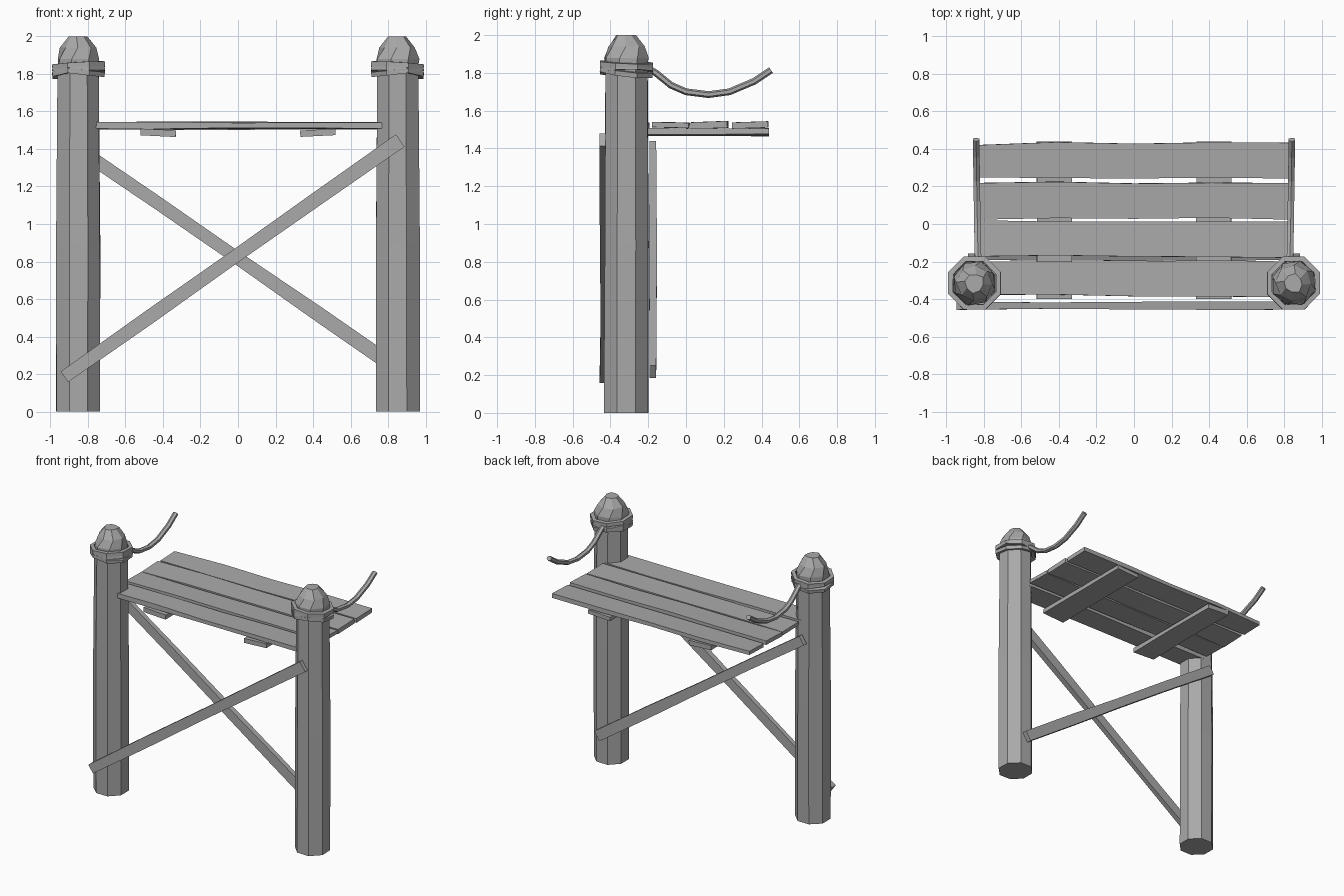
import bpy, bmesh, math, random
from mathutils import Vector, Matrix

random.seed(4)
if "Cube" in bpy.data.objects:
    bpy.data.objects.remove(bpy.data.objects["Cube"], do_unlink=True)

# One plain grey for everything
grey = bpy.data.materials.new("weathered_grey")
grey.use_nodes = True
colour = (0.4, 0.4, 0.4, 1)
grey.diffuse_color = colour
grey.node_tree.nodes["Principled BSDF"].inputs["Base Color"].default_value = colour


def loft(name, loops, closed=False):
    """Skin a list of equal point loops; cap the ends or join them up."""
    bm = bmesh.new()
    rings = [[bm.verts.new(p) for p in loop] for loop in loops]
    n = len(rings[0])
    pairs = list(zip(rings, rings[1:]))
    if closed:
        pairs.append((rings[-1], rings[0]))
    else:
        bm.faces.new(rings[0])
        bm.faces.new(rings[-1])
    for a, b in pairs:
        for i in range(n):
            j = (i + 1) % n
            bm.faces.new((a[i], a[j], b[j], b[i]))
    bmesh.ops.recalc_face_normals(bm, faces=bm.faces)
    mesh = bpy.data.meshes.new(name)
    bm.to_mesh(mesh)
    bm.free()
    mesh.materials.append(grey)
    ob = bpy.data.objects.new(name, mesh)
    bpy.context.collection.objects.link(ob)
    return ob


def board(name, start, end, side, width, thick, wobble, steps=4):
    """Rough-hewn board between two points, slightly uneven along its length."""
    start, end, side = Vector(start), Vector(end), Vector(side).normalized()
    up = (end - start).cross(side).normalized()
    loops = []
    for k in range(steps + 1):
        c = start.lerp(end, k / steps)
        w = width / 2 + random.uniform(-wobble, wobble * 0.5)
        t = thick / 2 - random.uniform(0, thick * 0.15)
        c = c + side * random.uniform(-wobble, wobble) * 0.5
        loops.append([c + side * w * a + up * t * b
                      for a, b in ((-1, -1), (1, -1), (1, 1), (-1, 1))])
    return loft(name, loops)


def octagon(x, y, z, r, turn=0.0, jitter=0.0):
    points = []
    for i in range(8):
        a = math.tau * (i + 0.5) / 8 + turn
        q = r + random.uniform(-jitter, jitter)
        points.append(Vector((x + q * math.cos(a), y + q * math.sin(a), z)))
    return points


POST_X, POST_Y = 0.85, -0.315

for label, s in (("left", 1), ("right", -1)):
    x = s * POST_X
    # Post shaft
    loft(label + "_post", [octagon(x, POST_Y, z, r, 0, 0.004)
                           for z, r in ((0, 0.127), (0.9, 0.126), (1.82, 0.118))])
    # Faceted knob on top
    loft(label + "_post_cap", [octagon(x, POST_Y, z, r, t, 0.006)
                               for z, r, t in ((1.8, 0.118, 0), (1.88, 0.118, 0.1),
                                               (1.94, 0.098, 0.35), (2.0, 0.05, 0.2))])

    # Rope wound round the post: three tilted octagonal hoops
    for k, (z, tilt_x, tilt_y) in enumerate(((1.845, -0.04, 0.06), (1.815, 0.02, -0.12),
                                             (1.81, -0.12, 0.12))):
        rot = Matrix.Rotation(tilt_x, 3, "X") @ Matrix.Rotation(tilt_y * s, 3, "Y")
        loops = []
        for i in range(8):
            a = math.tau * (i + 0.5) / 8
            out = Vector((math.cos(a), math.sin(a), 0))
            loops.append([Vector((x, POST_Y, z)) + rot @ (out * (0.139 + dr) + Vector((0, 0, dz)))
                          for dr, dz in ((-0.015, -0.012), (0.013, -0.014),
                                         (0.013, 0.012), (-0.015, 0.014))])
        loft(f"{label}_rope_hoop_{k + 1}", loops, closed=True)

    # Sagging hand rope
    path = [(-0.23, 1.84), (-0.16, 1.80), (-0.08, 1.735), (0.0, 1.70), (0.12, 1.685),
            (0.23, 1.70), (0.36, 1.755), (0.45, 1.815)]
    loops = []
    for i, (y, z) in enumerate(path):
        y0, z0 = path[max(i - 1, 0)]
        y1, z1 = path[min(i + 1, len(path) - 1)]
        normal = Vector((0, z0 - z1, y1 - y0)).normalized()
        c = Vector((s * (0.83 + 0.012 * i / 7), y, z))
        loops.append([c + Vector((0.02 * math.cos(a), 0, 0)) + normal * 0.018 * math.sin(a)
                      for a in [math.tau * (j + 0.5) / 6 for j in range(6)]])
    loft(label + "_hand_rope", loops)

    # Cleat under the deck
    board(label + "_deck_cleat", (s * 0.425, -0.40, 1.486), (s * 0.425, 0.44, 1.486),
          (1, 0, 0.05 * s), 0.19, 0.036, 0.003, 2)

# Deck planks
for k, y in enumerate((-0.292, -0.08, 0.125, 0.338)):
    board(f"deck_plank_{k + 1}", (-0.83, y, 1.524), (0.83, y, 1.524),
          (0, 1, random.uniform(-0.04, 0.04)), 0.188, 0.038, 0.008)

# Crossed braces, one on the front of the posts and one behind
board("front_brace", (-0.925, -0.435, 0.185), (0.865, -0.435, 1.445),
      (-0.575, 0, 0.818), 0.078, 0.045, 0.005)
board("back_brace", (-0.865, -0.175, 1.41), (0.865, -0.175, 0.22),
      (0.567, 0, 0.824), 0.076, 0.045, 0.005)
